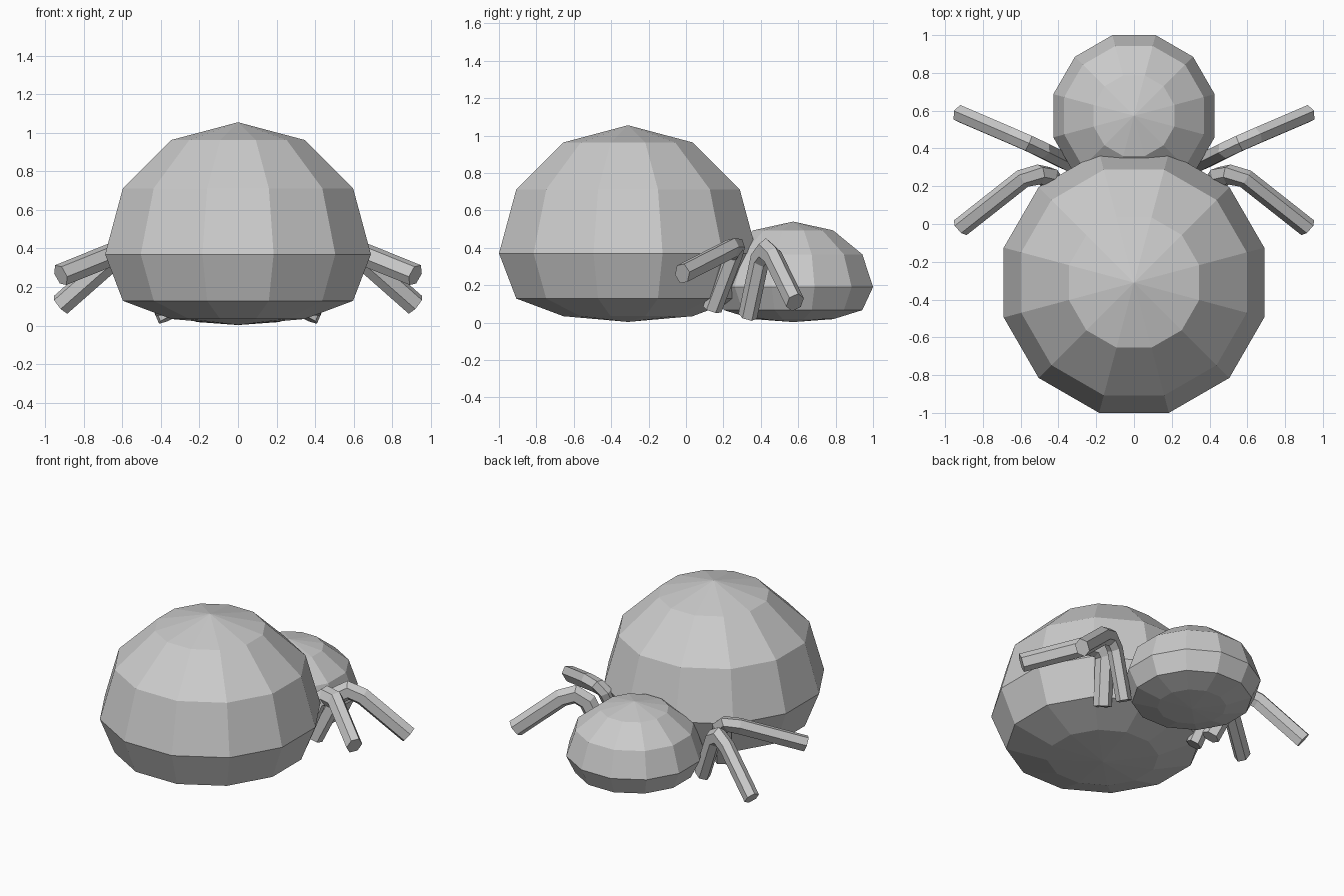
import bpy, bmesh, math
from mathutils import Vector, Matrix

if "Cube" in bpy.data.objects:
    bpy.data.objects.remove(bpy.data.objects["Cube"])


def finish(bm, name):
    bmesh.ops.recalc_face_normals(bm, faces=bm.faces)
    me = bpy.data.meshes.new(name)
    bm.to_mesh(me)
    bm.free()
    ob = bpy.data.objects.new(name, me)
    bpy.context.collection.objects.link(ob)
    return ob


def blob(name, y, z, radius, height):
    """12-sided low-poly sphere with a flattened underside."""
    bm = bmesh.new()
    bmesh.ops.create_uvsphere(bm, u_segments=12, v_segments=6, radius=1,
                              matrix=Matrix.Rotation(math.radians(15), 4, 'Z'))
    for v in bm.verts:
        h = v.co.z
        if h < -0.01:
            h = -0.535 * abs(h) ** 0.6
        v.co = (v.co.x * radius, y + v.co.y * radius, z + h * height)
    return finish(bm, name)


def leg(name, path, side, wide=0.0425, tall=0.06):
    """Six-sided tube swept along a bent path, with mitred joints."""
    pts = [Vector((p[0] * side, p[1], p[2])) for p in path]
    n = (pts[-1] - pts[-2]).cross(pts[1] - pts[0]).normalized()
    bm = bmesh.new()
    rings = []
    for i, p in enumerate(pts):
        a = (p - pts[i - 1]).normalized() if i else None
        b = (pts[i + 1] - p).normalized() if i < len(pts) - 1 else None
        t = ((a or b) + (b or a)).normalized()
        stretch = 1 / max(0.6, t.dot(a or b))
        up = n.cross(t).normalized()
        rings.append([bm.verts.new(p + n * wide * 1.155 * math.sin(k * math.pi / 3)
                                   + up * tall * stretch * math.cos(k * math.pi / 3))
                      for k in range(6)])
    for r, s in zip(rings, rings[1:]):
        for k in range(6):
            j = (k + 1) % 6
            bm.faces.new((r[k], r[j], s[j], s[k]))
    bm.faces.new(rings[0])
    bm.faces.new(rings[-1])
    return finish(bm, name)


# Large abdomen and smaller head
blob("abdomen", -0.31, 0.37, 0.714, 0.685)
blob("head", 0.573, 0.19, 0.442, 0.35)

# Two bent legs on each side: root, knee, tip
inner = [(0.38, 0.14, 0.07), (0.455, 0.25, 0.36), (0.50, 0.263, 0.395),
         (0.59, 0.24, 0.395), (0.92, -0.02, 0.262)]
outer = [(0.36, 0.33, 0.035), (0.49, 0.395, 0.34), (0.56, 0.428, 0.385),
         (0.645, 0.465, 0.35), (0.92, 0.583, 0.108)]
for side, label in ((1, "right"), (-1, "left")):
    leg("front_leg_" + label, inner, side)
    leg("back_leg_" + label, outer, side)
